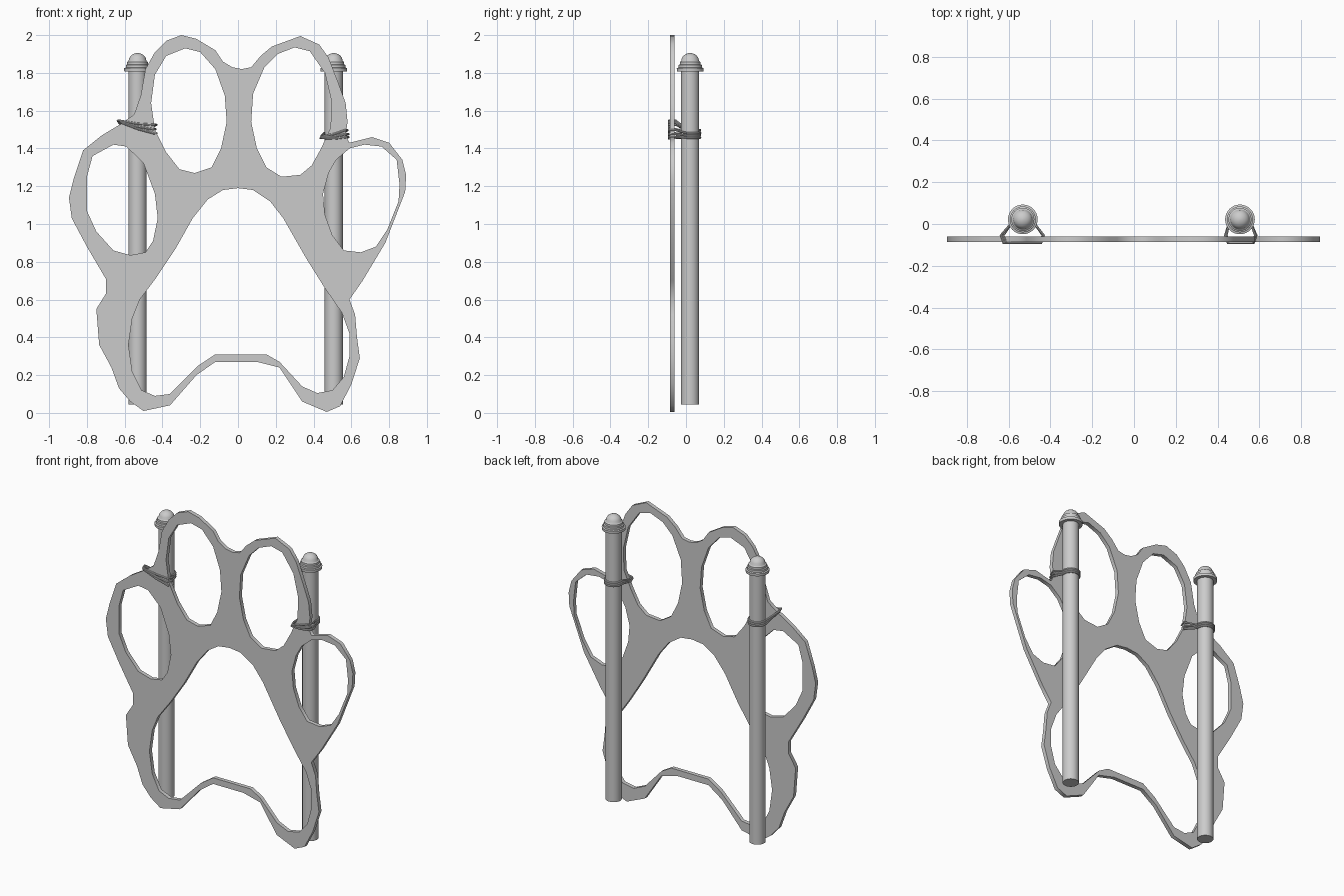
import bpy, bmesh
from math import sin, cos, pi, radians

PLATE_Y = -0.073
POLE_Y = 0.022

# Paw silhouette and its cut-outs, as (x, z)
outline = [(-.30, 2), (-.22, 1.98), (-.12, 1.92), (-.08, 1.86), (-.03, 1.83), (.02, 1.82),
           (.07, 1.83), (.12, 1.89), (.18, 1.94), (.33, 1.995), (.43, 1.95), (.48, 1.88),
           (.53, 1.75), (.57, 1.64), (.58, 1.54), (.57, 1.47), (.59, 1.43), (.71, 1.46),
           (.80, 1.43), (.87, 1.34), (.89, 1.26), (.885, 1.17), (.78, .90), (.66, .70),
           (.59, .60), (.62, .52), (.63, .40), (.645, .29), (.60, .15), (.54, .035),
           (.47, .005), (.34, .06), (.28, .15), (.22, .24), (.10, .27), (-.12, .27),
           (-.22, .20), (-.36, .04), (-.50, .01), (-.57, .06), (-.63, .13), (-.67, .24),
           (-.735, .36), (-.75, .55), (-.70, .63), (-.70, .71), (-.80, .88), (-.88, 1.03),
           (-.895, 1.14), (-.87, 1.24), (-.82, 1.39), (-.72, 1.47), (-.62, 1.53),
           (-.55, 1.58), (-.515, 1.68), (-.49, 1.82), (-.44, 1.91), (-.38, 1.97)]
toe_a = [(-.28, 1.93), (-.20, 1.91), (-.12, 1.82), (-.07, 1.68), (-.06, 1.54), (-.09, 1.40),
         (-.14, 1.30), (-.23, 1.27), (-.31, 1.29), (-.38, 1.38), (-.44, 1.50), (-.46, 1.64),
         (-.44, 1.79), (-.38, 1.89)]
toe_b = [(.30, 1.935), (.38, 1.915), (.46, 1.80), (.495, 1.65), (.49, 1.51), (.44, 1.40),
         (.39, 1.31), (.33, 1.26), (.23, 1.25), (.15, 1.30), (.10, 1.40), (.07, 1.54),
         (.08, 1.69), (.14, 1.83), (.21, 1.90)]
toe_c = [(-.66, 1.42), (-.59, 1.41), (-.50, 1.32), (-.44, 1.16), (-.425, 1.03), (-.45, .91),
         (-.49, .85), (-.57, .835), (-.66, .86), (-.75, .96), (-.80, 1.07), (-.80, 1.25),
         (-.77, 1.36)]
toe_d = [(.67, 1.42), (.76, 1.41), (.84, 1.34), (.855, 1.21), (.85, 1.12), (.79, .97),
         (.73, .88), (.65, .85), (.56, .86), (.50, .94), (.46, 1.05), (.45, 1.16),
         (.48, 1.27), (.52, 1.34), (.59, 1.40)]
pad = [(0, 1.19), (.08, 1.18), (.17, 1.12), (.24, 1.03), (.36, .82), (.46, .66), (.55, .53),
       (.59, .42), (.59, .30), (.56, .19), (.50, .12), (.42, .105), (.34, .14), (.22, .27),
       (.15, .31), (-.12, .31), (-.21, .25), (-.36, .10), (-.44, .09), (-.51, .12),
       (-.56, .22), (-.58, .36), (-.56, .50), (-.52, .60), (-.43, .72), (-.33, .87),
       (-.24, 1.03), (-.16, 1.13), (-.08, 1.18)]


def curve_mesh(name, dims, loops, **settings):
    """Closed poly splines turned into one mesh object."""
    cu = bpy.data.curves.new(name, 'CURVE')
    cu.dimensions = dims
    for key, value in settings.items():
        setattr(cu, key, value)
    for loop in loops:
        sp = cu.splines.new('POLY')
        sp.points.add(len(loop) - 1)
        for p, co in zip(sp.points, loop):
            p.co = (co[0], co[1], co[2] if len(co) > 2 else 0, 1)
        sp.use_cyclic_u = True
    ob = bpy.data.objects.new(name, cu)
    bpy.context.collection.objects.link(ob)
    select(ob)
    bpy.ops.object.convert(target='MESH')
    return bpy.context.object


def select(ob):
    bpy.ops.object.select_all(action='DESELECT')
    ob.select_set(True)
    bpy.context.view_layer.objects.active = ob


def smooth(ob):
    select(ob)
    bpy.ops.object.shade_smooth_by_angle(angle=radians(35))


def lathe(name, profile, x, y, sides=32):
    """Revolve (radius, z) points about a vertical axis and close both ends."""
    bm = bmesh.new()
    rings = [[bm.verts.new((r * cos(2 * pi * i / sides), r * sin(2 * pi * i / sides), z))
              for i in range(sides)] for r, z in profile]
    for a, b in zip(rings, rings[1:]):
        for i in range(sides):
            j = (i + 1) % sides
            bm.faces.new((a[i], a[j], b[j], b[i]))
    bm.faces.new(rings[0][::-1])
    bm.faces.new(rings[-1])
    me = bpy.data.meshes.new(name)
    bm.to_mesh(me)
    bm.free()
    ob = bpy.data.objects.new(name, me)
    ob.location = (x, y, 0)
    bpy.context.collection.objects.link(ob)
    smooth(ob)


def rope_loop(x, left, right, back_z):
    """Rope path: across the plate front, then tight around the back of the pole."""
    f, b, r = -0.09, -0.054, 0.053
    (xl, zl), (xr, zr) = left, right
    path = [(xl, b, zl), (xl + .012, f, zl)]
    path += [((xl + xr) / 2, f, (zl + zr) / 2 - .005), (xr - .012, f, zr), (xr, b, zr)]
    for i in range(13):
        a = radians(-15 + 210 * i / 12)
        path.append((x + r * cos(a), POLE_Y + r * sin(a), back_z))
    return path


# Paw-shaped flat plate
plate = curve_mesh("paw_plate", '2D', [outline, toe_a, toe_b, toe_c, toe_d, pad],
                   fill_mode='BOTH', extrude=0.013)
plate.rotation_euler = (pi / 2, 0, 0)
plate.location.y = PLATE_Y

# Poles with stepped, domed caps
cap = [(.05, 1.808), (.07, 1.808), (.071, 1.825), (.062, 1.828), (.062, 1.842), (.055, 1.845),
       (.055, 1.858), (.049, 1.861)]
cap += [(.047 * cos(a), 1.864 + .041 * sin(a)) for a in (radians(d) for d in (0, 20, 40, 60, 78, 89))]
for side, x in (("left", -.532), ("right", .507)):
    lathe(side + "_pole", [(.048, .045), (.048, 1.815)], x, POLE_Y)
    lathe(side + "_pole_cap", cap, x, POLE_Y)

# Rope ties holding the plate to the poles
ties = {
    "left_rope_tie": (-.532, [((-.637, 1.547), (-.432, 1.525), 1.498),
                              ((-.632, 1.54), (-.437, 1.502), 1.486),
                              ((-.625, 1.535), (-.432, 1.48), 1.474)]),
    "right_rope_tie": (.507, [((.437, 1.455), (.585, 1.46), 1.457),
                              ((.439, 1.46), (.585, 1.476), 1.468),
                              ((.442, 1.466), (.58, 1.497), 1.48)]),
}
for name, (x, strands) in ties.items():
    smooth(curve_mesh(name, '3D', [rope_loop(x, *s) for s in strands],
                      bevel_depth=0.006, bevel_resolution=2))
